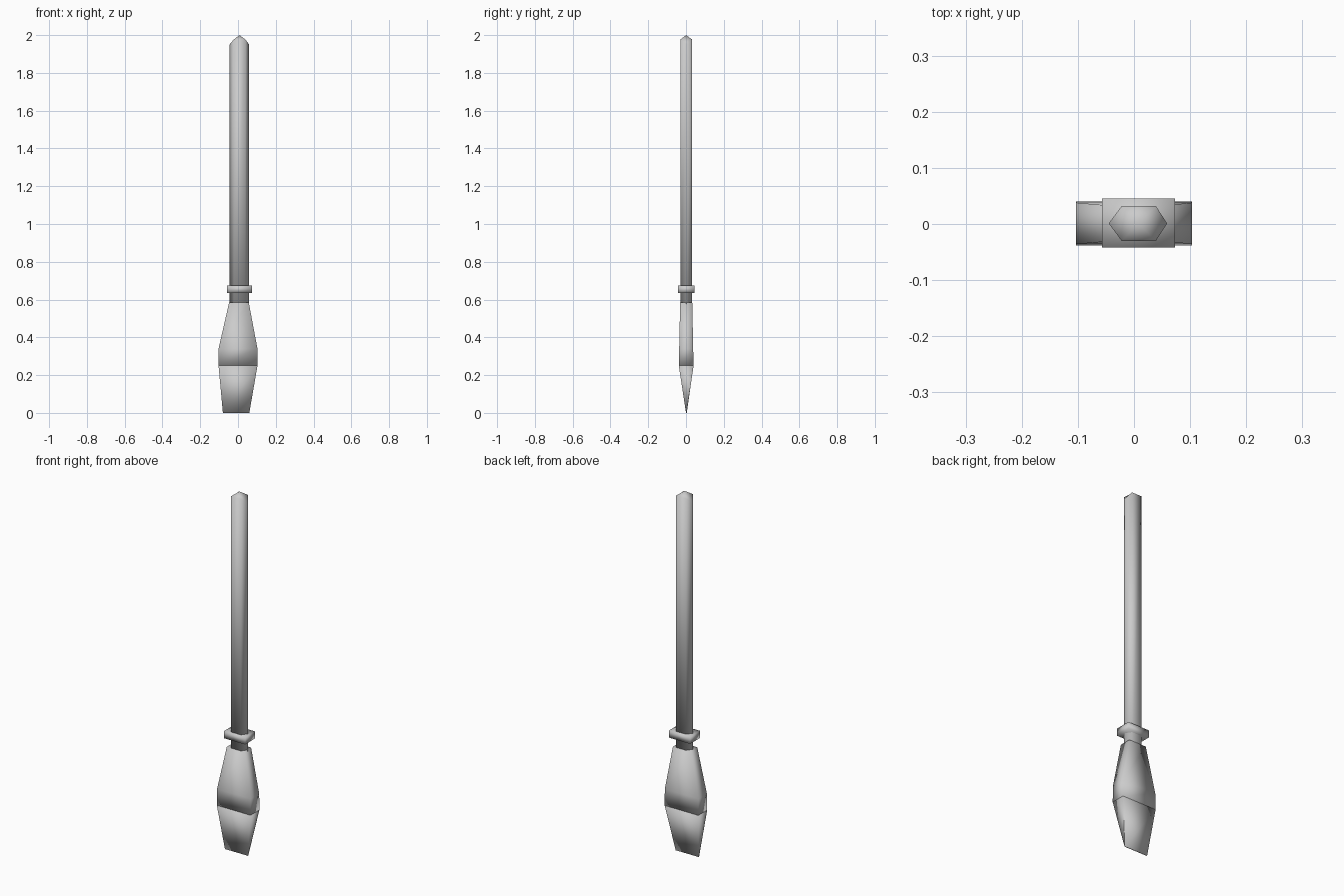
import bpy

if "Cube" in bpy.data.objects:
    bpy.data.objects.remove(bpy.data.objects["Cube"])


def loft(name, rings, tip=None):
    """Skin stacked rings of points; close the top with a face or a peak."""
    n = len(rings[0])
    verts = [p for ring in rings for p in ring]
    faces = [list(range(n))[::-1]]
    for k in range(len(rings) - 1):
        for i in range(n):
            j = (i + 1) % n
            faces.append([k * n + i, k * n + j, (k + 1) * n + j, (k + 1) * n + i])
    top = (len(rings) - 1) * n
    if tip:
        verts.append(tip)
        faces += [[top + i, top + (i + 1) % n, len(verts) - 1] for i in range(n)]
    else:
        faces.append([top + i for i in range(n)])
    mesh = bpy.data.meshes.new(name)
    mesh.from_pydata(verts, [], faces)
    mesh.polygons.foreach_set("use_smooth", [True] * len(faces))
    obj = bpy.data.objects.new(name, mesh)
    bpy.context.collection.objects.link(obj)
    return obj


def rect(x0, x1, y0, y1, z):
    return [(x0, y0, z), (x1, y0, z), (x1, y1, z), (x0, y1, z)]


# Hexagonal shaft with a low pointed dome; side corners end lower
hexagon = [(-0.045, 0.001), (-0.022, -0.03), (0.039, -0.03),
           (0.059, 0.001), (0.039, 0.032), (-0.022, 0.032)]
loft("shaft",
     [[(x, y, 0.5) for x, y in hexagon],
      [(x, y, 1.95 if y == 0.001 else 1.977) for x, y in hexagon]],
     tip=(0.008, 0.001, 2.0))

# Collar where the shaft meets the head
loft("collar", [rect(-0.057, 0.073, -0.042, 0.045, z) for z in (0.635, 0.674)])

# Flared head
loft("head", [rect(-0.103, 0.103, -0.038, 0.04, 0.25),
              rect(-0.103, 0.103, -0.036, 0.038, 0.34),
              rect(-0.047, 0.057, -0.031, 0.033, 0.585)])

# Wedge tip, narrowing to a flat edge
loft("wedge_tip", [rect(-0.08, 0.06, 0.0, 0.004, 0.0),
                   rect(-0.103, 0.103, -0.038, 0.04, 0.25)])
